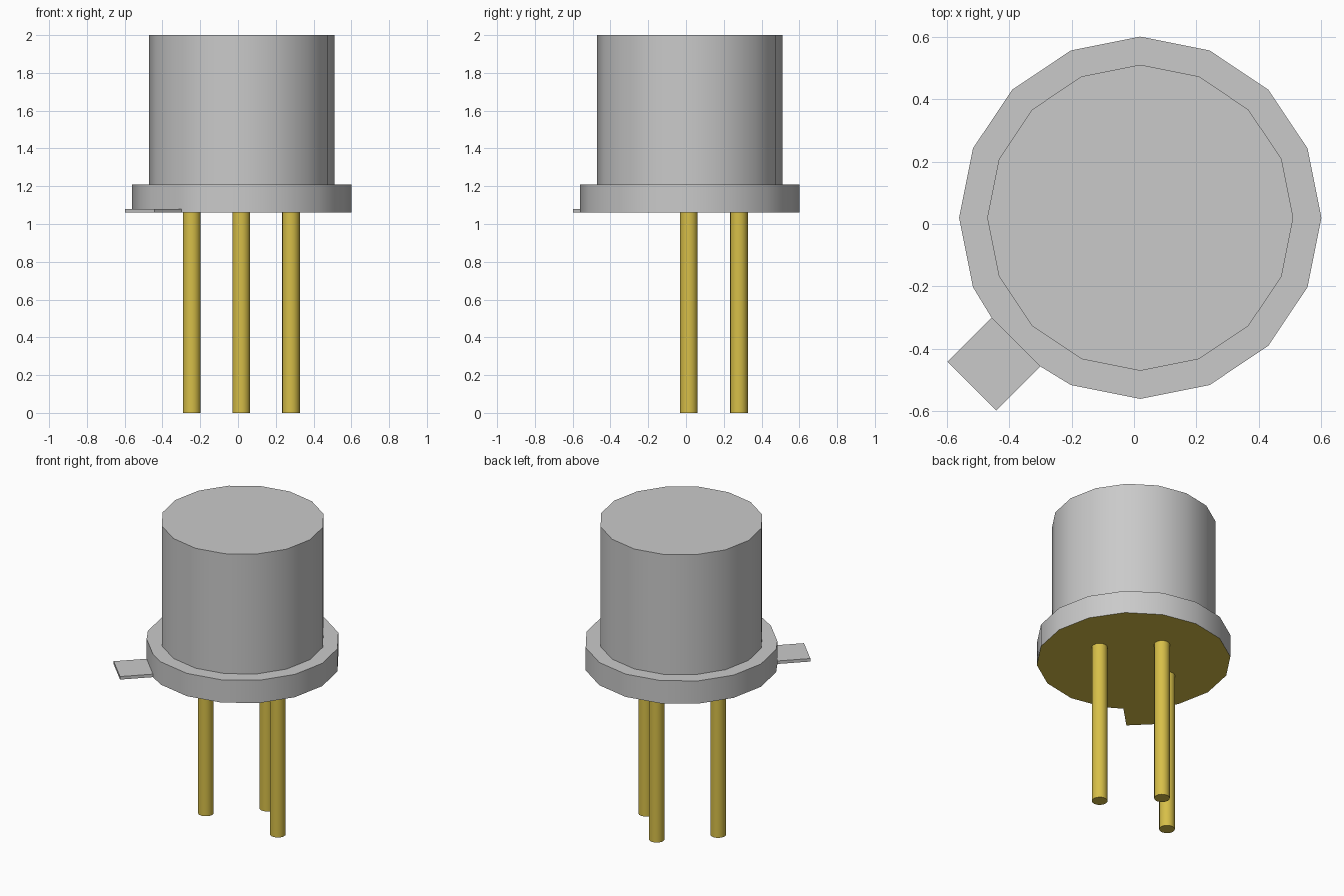
import bpy, bmesh
from math import cos, sin, tau, radians
from mathutils import Vector

if "Cube" in bpy.data.objects:
    bpy.data.objects.remove(bpy.data.objects["Cube"], do_unlink=True)

CENTRE = Vector((0.02, 0.02))
SIDES = 16
BASE_Z, FLANGE_Z, TOP_Z = 1.06, 1.21, 2.0


def material(name, colour):
    mat = bpy.data.materials.new(name)
    mat.use_nodes = True
    mat.diffuse_color = colour
    mat.node_tree.nodes["Principled BSDF"].inputs["Base Color"].default_value = colour
    return mat


grey = material("grey_metal", (0.59, 0.59, 0.59, 1))
gold = material("gold", (0.68, 0.52, 0.065, 1))


def ring(radius, sides=SIDES, centre=CENTRE):
    return [centre + radius * Vector((cos(tau * i / sides), sin(tau * i / sides)))
            for i in range(sides)]


def prism(name, outline, low, high, mats):
    """Extrude an outline upwards; a second material goes on the underside."""
    bm = bmesh.new()
    face = bm.faces.new([bm.verts.new((p.x, p.y, low)) for p in outline])
    new = bmesh.ops.extrude_face_region(bm, geom=[face], use_keep_orig=True)["geom"]
    for v in new:
        if isinstance(v, bmesh.types.BMVert):
            v.co.z = high
    bmesh.ops.recalc_face_normals(bm, faces=bm.faces)
    bm.normal_update()
    for f in bm.faces:
        f.material_index = 1 if len(mats) > 1 and f.normal.z < -0.5 else 0
    mesh = bpy.data.meshes.new(name)
    bm.to_mesh(mesh)
    bm.free()
    for m in mats:
        mesh.materials.append(m)
    obj = bpy.data.objects.new(name, mesh)
    bpy.context.collection.objects.link(obj)
    bpy.ops.object.select_all(action='DESELECT')
    obj.select_set(True)
    bpy.context.view_layer.objects.active = obj
    bpy.ops.object.shade_smooth_by_angle(angle=radians(30))
    return obj


# Flange, with one corner cut flat where the tab joins
out = Vector((-1, -1)).normalized()
side = Vector((1, -1)).normalized()
root_a = CENTRE + out * 0.563 - side * 0.11
root_b = CENTRE + out * 0.563 + side * 0.11
flange = ring(0.58)
corner = SIDES * 5 // 8
flange[corner:corner + 1] = [root_a, root_b]
prism("flange", flange, BASE_Z, FLANGE_Z, [grey, gold])

# Index tab
prism("index_tab", [root_a, root_a + out * 0.2, root_b + out * 0.2, root_b],
      BASE_Z, 1.08, [grey, gold])

# Can
prism("can", ring(0.49), FLANGE_Z - 0.01, TOP_Z, [grey])

# Pins
pin_spots = {"right_pin": (-0.245, 0.015), "back_pin": (0.017, 0.28),
             "left_pin": (0.28, 0.015)}
for name, spot in pin_spots.items():
    prism(name, ring(0.047, SIDES, Vector(spot)), 0, BASE_Z + 0.02, [gold])
